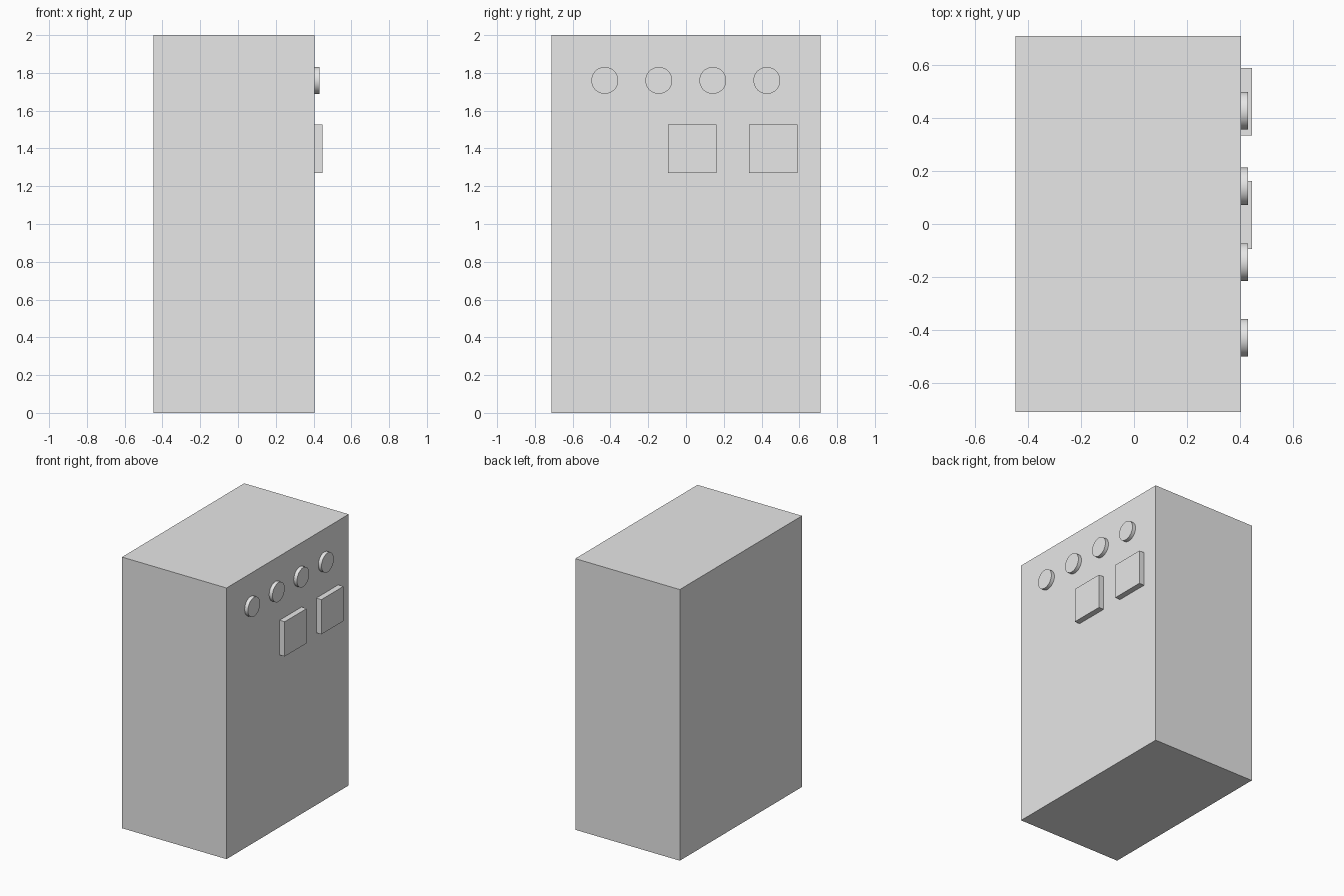
import bpy
from math import pi

cube = bpy.data.objects.get("Cube")
if cube:
    bpy.data.objects.remove(cube, do_unlink=True)

grey = bpy.data.materials.new("light_grey")
grey.use_nodes = True
grey.diffuse_color = (0.8, 0.8, 0.8, 1)
grey.node_tree.nodes["Principled BSDF"].inputs["Base Color"].default_value = grey.diffuse_color

FACE_X = 0.405   # the side panel that carries the controls
SINK = 0.02      # how far controls reach into the body


def finish(name):
    obj = bpy.context.object
    obj.name = name
    obj.data.materials.append(grey)
    return obj


def box(name, low, high):
    center = [(a + b) / 2 for a, b in zip(low, high)]
    bpy.ops.mesh.primitive_cube_add(size=1, location=center)
    obj = finish(name)
    obj.scale = [b - a for a, b in zip(low, high)]
    bpy.ops.object.transform_apply(location=False, rotation=False, scale=True)


def knob(name, y, z, radius, height):
    bpy.ops.mesh.primitive_cylinder_add(
        vertices=48, radius=radius, depth=height + SINK,
        location=(FACE_X + (height - SINK) / 2, y, z), rotation=(0, pi / 2, 0))
    finish(name)
    bpy.ops.object.shade_smooth_by_angle()


# Cabinet body
box("cabinet_body", (-0.448, -0.712, 0), (FACE_X, 0.712, 2))

# Row of round knobs
for i in range(4):
    knob(f"knob_{i + 1}", -0.43 + i * 0.286, 1.76, 0.071, 0.027)

# Pair of square panels
for i, y in enumerate((0.034, 0.462)):
    box(f"square_panel_{i + 1}", (FACE_X - SINK, y - 0.128, 1.27),
        (0.447, y + 0.128, 1.526))
